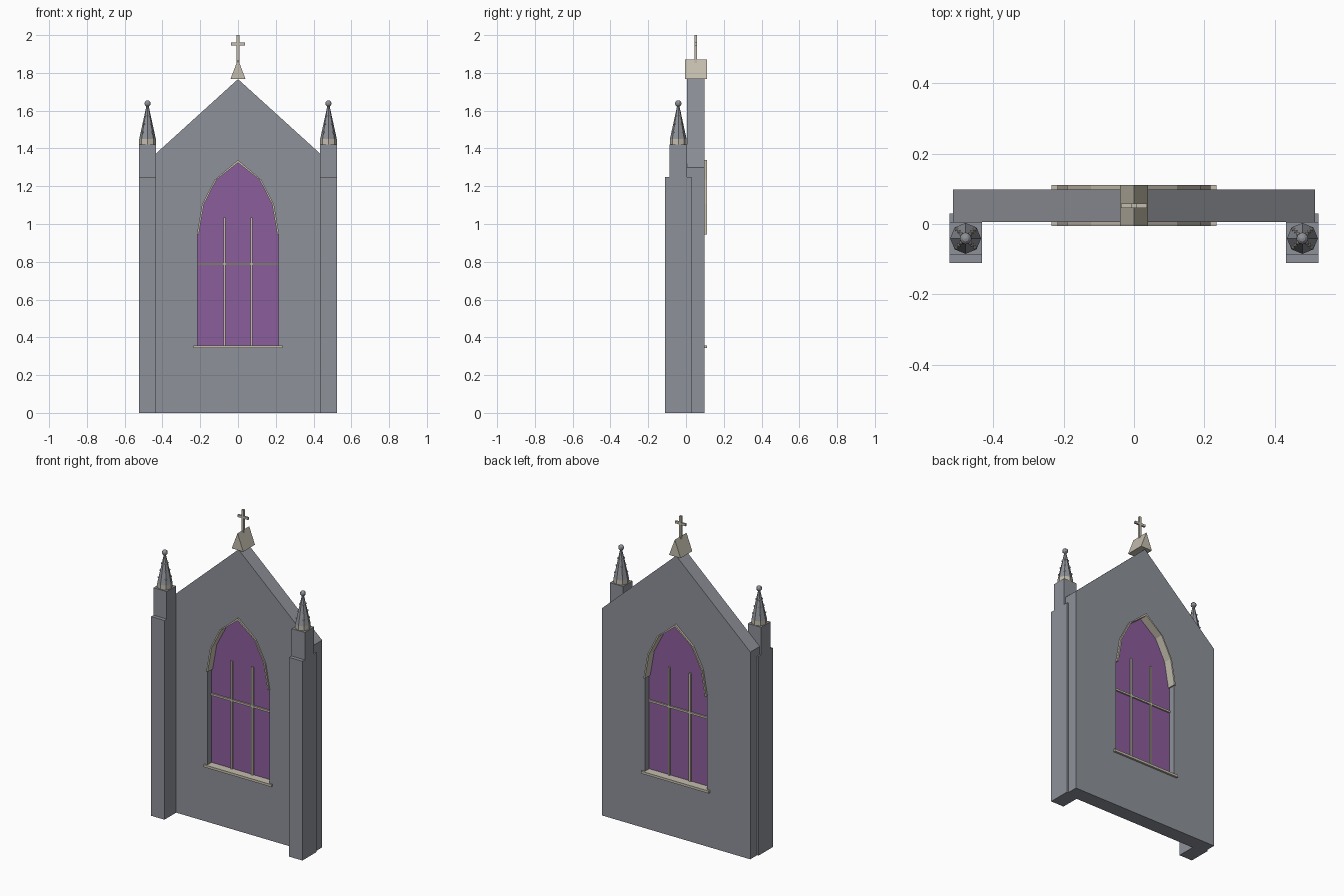
import bpy, bmesh, math
from mathutils import Matrix, Vector

cube = bpy.data.objects.get("Cube")
if cube:
    bpy.data.objects.remove(cube, do_unlink=True)


def material(name, rgb):
    m = bpy.data.materials.new(name)
    m.use_nodes = True
    m.diffuse_color = (*rgb, 1)
    m.node_tree.nodes["Principled BSDF"].inputs["Base Color"].default_value = (*rgb, 1)
    return m


STONE = material("grey stone", (0.27, 0.285, 0.315))
TRIM = material("pale limestone", (0.55, 0.51, 0.42))
GLASS = material("violet glass", (0.26, 0.11, 0.33))


def finish(name, bm, mat):
    bmesh.ops.recalc_face_normals(bm, faces=bm.faces)
    mesh = bpy.data.meshes.new(name)
    bm.to_mesh(mesh)
    bm.free()
    mesh.materials.append(mat)
    ob = bpy.data.objects.new(name, mesh)
    bpy.context.scene.collection.objects.link(ob)
    return ob


def box(name, x, y, z, mat):
    """Box from (min, max) pairs."""
    bm = bmesh.new()
    size = [b - a for a, b in (x, y, z)]
    mid = [(a + b) / 2 for a, b in (x, y, z)]
    bmesh.ops.create_cube(bm, size=1, matrix=Matrix.Translation(mid) @ Matrix.Diagonal((*size, 1)))
    return finish(name, bm, mat)


def prism(name, profile, y0, y1, mat):
    """Extrude an x-z outline from y0 to y1."""
    bm = bmesh.new()
    face = bm.faces.new([bm.verts.new((x, y0, z)) for x, z in profile])
    ext = bmesh.ops.extrude_face_region(bm, geom=[face])["geom"]
    bmesh.ops.translate(bm, vec=(0, y1 - y0, 0), verts=[v for v in ext if isinstance(v, bmesh.types.BMVert)])
    return finish(name, bm, mat)


def mirrored(half):
    """Close a right-hand outline whose last point is the apex."""
    return half + [(-x, z) for x, z in reversed(half[:-1])]


MID = 0.052            # middle of the wall thickness
WALL = (0.005, 0.098)
DRESS = (-0.005, 0.111)  # depth of projecting trim
SILL = 0.355

# Gabled wall with a pointed window opening
arch = [(0.215, 0.945), (0.187, 1.105), (0.12, 1.235), (0, 1.333)]
wall = prism("gable_wall", mirrored([(0.515, 0), (0.515, 1.3), (0, 1.767)]), *WALL, STONE)
opening = mirrored([(0.215, SILL)] + arch)
cutter = prism("window_cutter", opening, -0.2, 0.3, STONE)
cutter.hide_render = True
cutter.hide_viewport = True
cut = wall.modifiers.new("window opening", "BOOLEAN")
cut.object = cutter
cut.solver = "EXACT"

# Glass, glazing bars and sill
prism("window_glass", opening, MID - 0.006, MID + 0.006, GLASS)
for side, x in (("right", -0.072), ("left", 0.072)):
    box(side + "_mullion", (x - 0.006, x + 0.006), (MID - 0.015, MID + 0.015), (SILL, 1.035), TRIM)
box("transom", (-0.215, 0.215), (MID - 0.015, MID + 0.015), (0.782, 0.794), TRIM)
box("window_sill", (-0.235, 0.235), DRESS, (0.343, 0.358), TRIM)

# Arch moulding around the window head
outer = mirrored([(x + 0.003, z) if x else (x, z + 0.006) for x, z in arch])
inner = mirrored([(x - 0.007, z) if x else (x, z - 0.009) for x, z in arch])
prism("arch_moulding", outer + inner[::-1], *DRESS, TRIM)

# Gable cap and cross
prism("gable_cap", [(0.04, 1.767), (0, 1.872), (-0.04, 1.767)], *DRESS, TRIM)
box("cross_upright", (-0.007, 0.007), (MID - 0.007, MID + 0.007), (1.85, 2.0), TRIM)
box("cross_arm", (-0.037, 0.037), (MID - 0.006, MID + 0.006), (1.946, 1.96), TRIM)

# Stepped buttresses with crocketed pinnacles
PY, BASE, TIP, R0, R1 = -0.041, 1.45, 1.625, 0.044, 0.006
for side, s in (("right", -1), ("left", 1)):
    px = s * 0.479
    span = (px - 0.046, px + 0.046)
    box(side + "_buttress_base", span, (-0.111, 0.03), (0, 1.25), STONE)
    box(side + "_buttress_top", span, (-0.088, 0.005), (1.25, 1.422), STONE)

    bm = bmesh.new()
    bmesh.ops.create_cone(bm, cap_ends=True, segments=8, radius1=R0, radius2=R0, depth=BASE - 1.422,
                          matrix=Matrix.Translation((px, PY, (BASE + 1.422) / 2)))
    finish(side + "_pinnacle_collar", bm, TRIM)

    bm = bmesh.new()
    bmesh.ops.create_cone(bm, cap_ends=True, segments=8, radius1=R0, radius2=R1, depth=TIP - BASE,
                          matrix=Matrix.Translation((px, PY, (TIP + BASE) / 2)))
    finish(side + "_pinnacle_spire", bm, STONE)

    bm = bmesh.new()
    for level in (0.2, 0.45, 0.7):
        r = R0 + (R1 - R0) * level
        for k in range(4):
            a = math.pi / 4 + k * math.pi / 2
            at = Vector((px + r * math.cos(a), PY + r * math.sin(a), BASE + (TIP - BASE) * level))
            bmesh.ops.create_icosphere(bm, subdivisions=1, radius=0.006, matrix=Matrix.Translation(at))
    finish(side + "_crockets", bm, TRIM)

    bm = bmesh.new()
    bmesh.ops.create_uvsphere(bm, u_segments=10, v_segments=6, radius=0.017,
                              matrix=Matrix.Translation((px, PY, 1.638)))
    finish(side + "_pinnacle_ball", bm, STONE)
